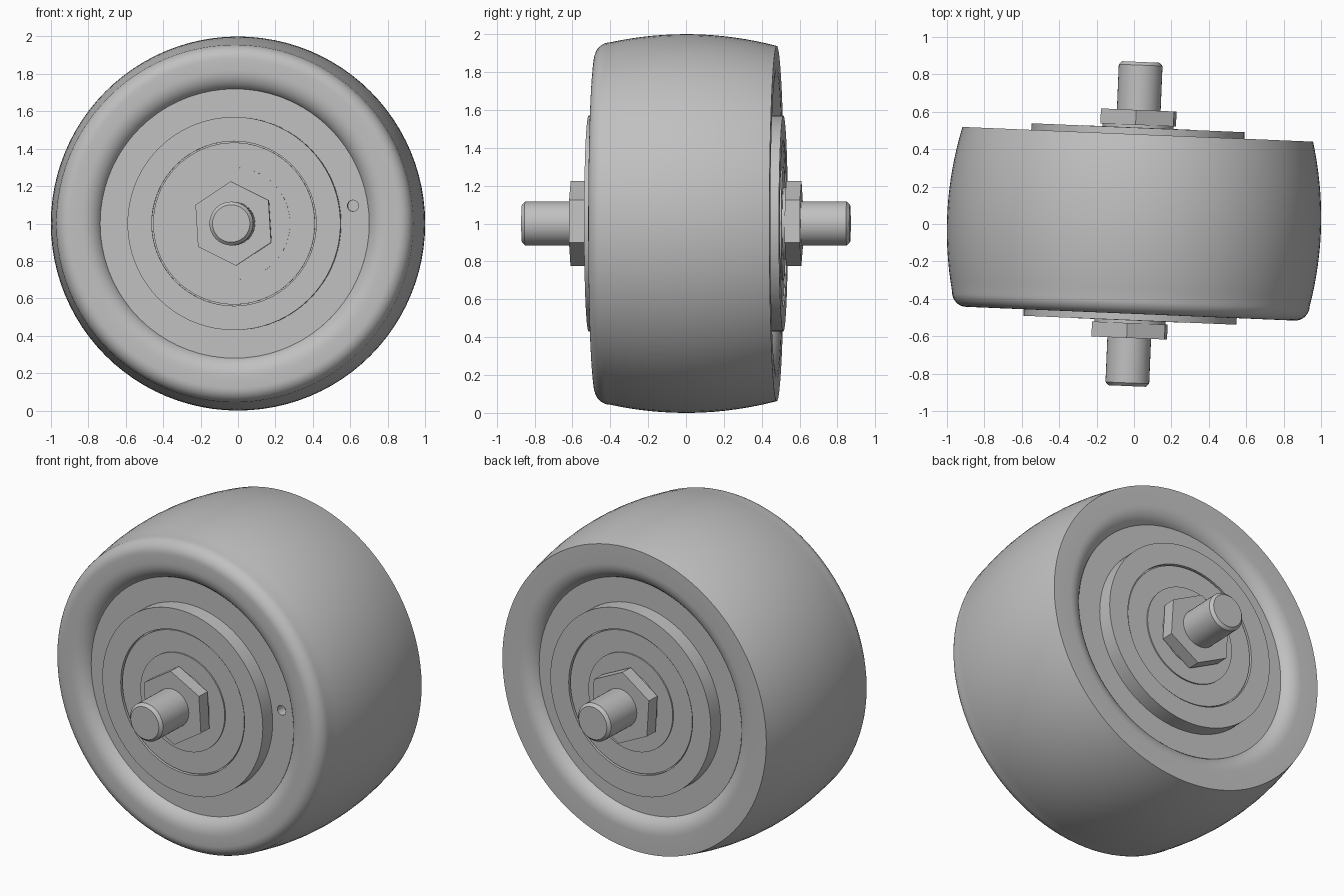
import bpy, bmesh, math
from mathutils import Matrix, Vector

if "Cube" in bpy.data.objects:
    bpy.data.objects.remove(bpy.data.objects["Cube"], do_unlink=True)

TILT = math.radians(-2.4)   # the axle is turned slightly about the vertical
PLACE = Matrix.Translation((0, 0, 1)) @ Matrix.Rotation(TILT, 4, 'Z')

grey = bpy.data.materials.new("plain grey")
grey.use_nodes = True
grey.diffuse_color = (0.53, 0.53, 0.53, 1)
grey.node_tree.nodes["Principled BSDF"].inputs["Base Color"].default_value = grey.diffuse_color


def finish(name, bm):
    bmesh.ops.remove_doubles(bm, verts=bm.verts, dist=0.0002)
    bmesh.ops.recalc_face_normals(bm, faces=bm.faces)
    mesh = bpy.data.meshes.new(name)
    bm.to_mesh(mesh)
    bm.free()
    mesh.materials.append(grey)
    obj = bpy.data.objects.new(name, mesh)
    bpy.context.collection.objects.link(obj)
    obj.matrix_world = PLACE
    return obj


def smooth(obj):
    bpy.ops.object.select_all(action='DESELECT')
    obj.select_set(True)
    bpy.context.view_layer.objects.active = obj
    bpy.ops.object.shade_smooth_by_angle(angle=math.radians(30))


def lathe(name, profile, closed=False, steps=72):
    """Turn (radius, axial position) points about the local y axis."""
    bm = bmesh.new()
    verts = [bm.verts.new((r, a, 0)) for r, a in profile]
    edges = [bm.edges.new(pair) for pair in zip(verts, verts[1:])]
    if closed:
        edges.append(bm.edges.new((verts[-1], verts[0])))
    bmesh.ops.spin(bm, geom=verts + edges, cent=(0, 0, 0), axis=(0, 1, 0),
                   angle=2 * math.pi, steps=steps)
    obj = finish(name, bm)
    smooth(obj)
    return obj


def arc(cr, ca, rr, ra, start, end, n=8):
    angles = [math.radians(start + (end - start) * i / n) for i in range(n + 1)]
    return [(cr + rr * math.cos(t), ca + ra * math.sin(t)) for t in angles]


# Tyre: crowned tread, sharp back edge, rounded front edge, rounded inner lips
FACE, DISC = 0.48, 0.423
tread = []
for i in range(17):
    a = FACE - (FACE + 0.40) * i / 16
    tread.append((1 - 0.062 * (a / FACE) ** 2, a))
front_edge = arc(0.88, -0.40, 0.077, 0.08, 0, -90)[1:]
front_lip = arc(0.82, -DISC + 0.04, 0.11, FACE - DISC + 0.04, -90, -180)
back_lip = arc(0.82, DISC - 0.04, 0.11, FACE - DISC + 0.04, 180, 90)
lathe("tyre", tread + front_edge + front_lip + back_lip, closed=True, steps=96)

# Hub disc with a small hole in its front
disc = lathe("hub_disc", [(0, -DISC), (0.72, -DISC), (0.72, DISC), (0, DISC)])
bm = bmesh.new()
bmesh.ops.create_cone(bm, cap_ends=True, segments=24, radius1=0.03, radius2=0.03, depth=0.12,
                      matrix=Matrix.Translation((0.633, -DISC, 0.095))
                      @ Matrix.Rotation(math.pi / 2, 4, 'X'))
cutter = finish("hole_cutter", bm)
cutter.hide_render = True
cut = disc.modifiers.new("hole", 'BOOLEAN')
cut.object = cutter
cut.solver = 'EXACT'
bpy.context.view_layer.update()
bpy.context.view_layer.objects.active = disc
bpy.ops.object.modifier_apply(modifier=cut.name)
bpy.data.objects.remove(cutter, do_unlink=True)
smooth(disc)

# Bearing cap and nut on each side
CAP = [(0.57, 0.40), (0.57, 0.515), (0.44, 0.515), (0.44, 0.495), (0.433, 0.495),
       (0.433, 0.508), (0.30, 0.508), (0.30, 0.516), (0.19, 0.516), (0.19, 0.535), (0, 0.535)]
for side, sign in (("front", -1), ("back", 1)):
    lathe(side + "_bearing_cap", [(r, a * sign) for r, a in CAP])
    bm = bmesh.new()
    ring = []
    for i in range(6):
        t = math.radians(93.5 + 60 * i)
        ring.append(bm.verts.new((0.226 * math.cos(t), 0.53 * sign, 0.226 * math.sin(t))))
    base = bm.faces.new(ring)
    top = bmesh.ops.extrude_face_region(bm, geom=[base])["geom"]
    bmesh.ops.translate(bm, vec=Vector((0, 0.08 * sign, 0)),
                        verts=[v for v in top if isinstance(v, bmesh.types.BMVert)])
    bm.faces.ensure_lookup_table()
    if base.is_valid is False or len(bm.faces) < 8:
        bm.faces.new(ring)
    finish(side + "_nut", bm)

# Axle with chamfered ends
lathe("axle", [(0, -0.867), (0.1, -0.867), (0.117, -0.85),
               (0.117, 0.85), (0.1, 0.867), (0, 0.867)], steps=40)
